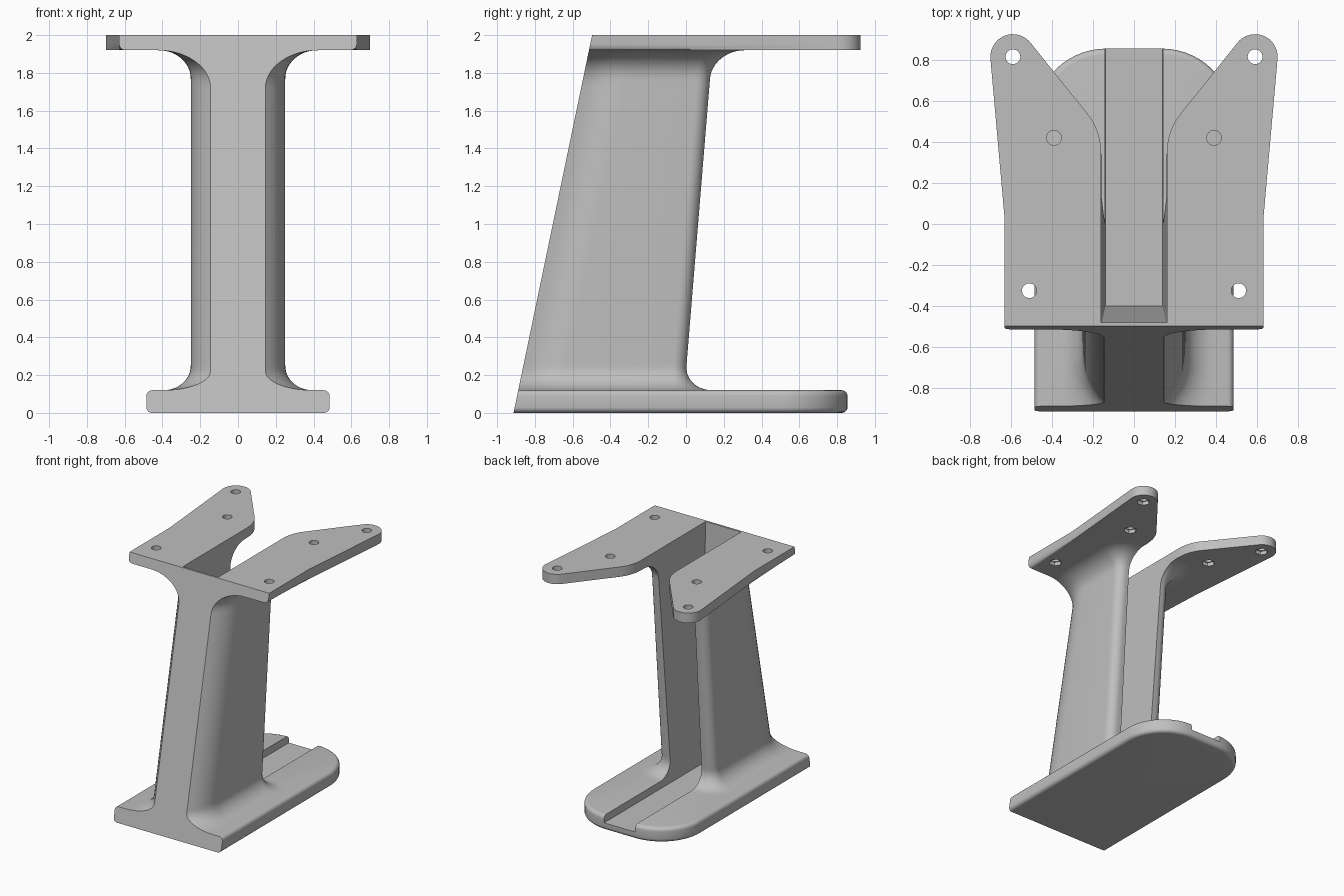
import bpy, bmesh, math
from mathutils import Vector

cube = bpy.data.objects.get("Cube")
if cube:
    bpy.data.objects.remove(cube, do_unlink=True)

grey = bpy.data.materials.new("plain grey")
grey.use_nodes = True
COLOR = (0.52, 0.52, 0.52, 1)
grey.diffuse_color = COLOR
grey.node_tree.nodes["Principled BSDF"].inputs["Base Color"].default_value = COLOR


def front(z):
    """Sloping front plane shared by all parts."""
    return -0.913 + 0.208 * z


def arc(cx, cy, r, a0, a1, n=10):
    angles = [math.radians(a0 + (a1 - a0) * i / n) for i in range(n + 1)]
    return [(cx + r * math.cos(a), cy + r * math.sin(a)) for a in angles]


def bezier(p, c, q, n=8):
    p, c, q = Vector(p), Vector(c), Vector(q)
    ts = [i / n for i in range(n + 1)]
    return [tuple(p * (1 - t) ** 2 + c * 2 * t * (1 - t) + q * t * t) for t in ts]


def mirrored(half):
    """Close a right-hand outline (front to back) with its mirror image."""
    return half + [(-x, y) for x, y in reversed(half)]


def make(name, bm):
    bmesh.ops.recalc_face_normals(bm, faces=bm.faces)
    mesh = bpy.data.meshes.new(name)
    bm.to_mesh(mesh)
    bm.free()
    mesh.materials.append(grey)
    obj = bpy.data.objects.new(name, mesh)
    bpy.context.collection.objects.link(obj)
    return obj


def loft(rings):
    """Solid through a stack of (z, outline) rings."""
    bm = bmesh.new()
    rows = [[bm.verts.new((x, y, z)) for x, y in pts] for z, pts in rings]
    for a, b in zip(rows, rows[1:]):
        for i in range(len(a)):
            j = (i + 1) % len(a)
            bm.faces.new((a[i], a[j], b[j], b[i]))
    bm.faces.new(rows[0])
    bm.faces.new(rows[-1])
    return bm


def activate(obj):
    bpy.ops.object.select_all(action='DESELECT')
    obj.select_set(True)
    bpy.context.view_layer.objects.active = obj


def cut(obj, cutter):
    activate(obj)
    mod = obj.modifiers.new("cut", 'BOOLEAN')
    mod.operation, mod.solver, mod.object = 'DIFFERENCE', 'EXACT', cutter
    bpy.ops.object.modifier_apply(modifier=mod.name)


# Foot plate with rounded rim and rounded back corners
def foot_ring(z, inset):
    w, back, r = 0.485 - inset, 0.855 - inset, 0.35 - inset
    return z, mirrored([(w, front(z))] + arc(w - r, back - r, r, 0, 90, 14))


RIM, FOOT_TOP = 0.03, 0.12
steps = [math.radians(90 * i / 5) for i in range(6)]
rim = [(RIM * (1 - math.sin(a)), RIM * (1 - math.cos(a))) for a in reversed(steps)]
rings = [foot_ring(z, inset) for z, inset in rim]
rings += [foot_ring(FOOT_TOP - z, inset) for z, inset in reversed(rim)]
rings.sort(key=lambda r: r[0])
foot = make("foot_plate", loft(rings))


# Post: tapered nose, rounded back, flared into both plates
PLATE_BOTTOM = 1.92


def flare(h, width, height):
    h = min(max(h, 0), height)
    return width * (1 - math.sqrt(1 - ((height - h) / height) ** 2))


def post_ring(z):
    low, high = z - FOOT_TOP, PLATE_BOTTOM - z
    nose = 0.145 + flare(low, 0.25, 0.1) + flare(high, 0.28, 0.2)
    side = flare(low, 0.145, 0.13) + flare(high, 0.17, 0.15)
    w, y0 = 0.25 + side, front(z)
    w = max(w, nose + 0.001)
    back, r = -0.018 + 0.082 * z + side, 0.07 + 0.9 * side
    half = bezier((nose, y0), (w, y0 + 0.1), (w, y0 + 0.24))
    return z, mirrored(half + arc(w - r, back - r, r, 0, 90, 10))


curve = [0.2 * (1 - math.cos(math.radians(90 * i / 14))) for i in range(15)]
levels = [FOOT_TOP - 0.02] + [FOOT_TOP + h for h in curve]
levels += [PLATE_BOTTOM - h for h in reversed(curve)] + [PLATE_BOTTOM + 0.02]
post = make("post", loft([post_ring(z) for z in levels]))

# Top plate with two drilled arms
TIP = (0.59, 0.815)
half = [(0.63, front(2)), (0.63, 0.02)]
half += arc(*TIP, 0.11, -5, 142, 16)
half += bezier((0.225, 0.535), (0.16, 0.455), (0.16, 0.34))
bm = loft([(PLATE_BOTTOM, mirrored(half)), (2, mirrored(half))])
for v in bm.verts:
    if v.co.y < -0.4:
        v.co.y = front(v.co.z)
lower = [e for e in bm.edges
         if all(v.co.z < 1.95 for v in e.verts)
         and any(v.co.y > -0.4 for v in e.verts)
         and any(abs(v.co.x) > 0.17 for v in e.verts)]
bmesh.ops.bevel(bm, geom=lower, offset=0.035, segments=5, profile=0.5, affect='EDGES')
plate = make("top_plate", bm)


# Cable channel through plate, post and foot
def channel_ring(z, w, y):
    return z, [(w, y), (w, 1.5), (-w, 1.5), (-w, y)]


channel = make("channel_cutter", loft([channel_ring(0.06, 0.14, -0.4),
                                       channel_ring(2.1, 0.161, -0.485)]))
for part in (foot, post, plate):
    cut(part, channel)
cutters = [channel]

# Screw holes with hexagonal pockets underneath
for x, y in (TIP, (0.39, 0.42), (0.51, -0.325)):
    for side in (1, -1):
        for r, sides, z0, z1 in ((0.036, 24, 1.85, 2.1), (0.05, 6, 1.85, 1.95)):
            pts = arc(side * x, y, r, 0, 360, sides)[:-1]
            cutter = make("hole_cutter", loft([(z0, pts), (z1, pts)]))
            cut(plate, cutter)
            cutters.append(cutter)

for c in cutters:
    bpy.data.objects.remove(c, do_unlink=True)

for part in (foot, post, plate):
    activate(part)
    bpy.ops.object.shade_smooth_by_angle(angle=math.radians(30))
